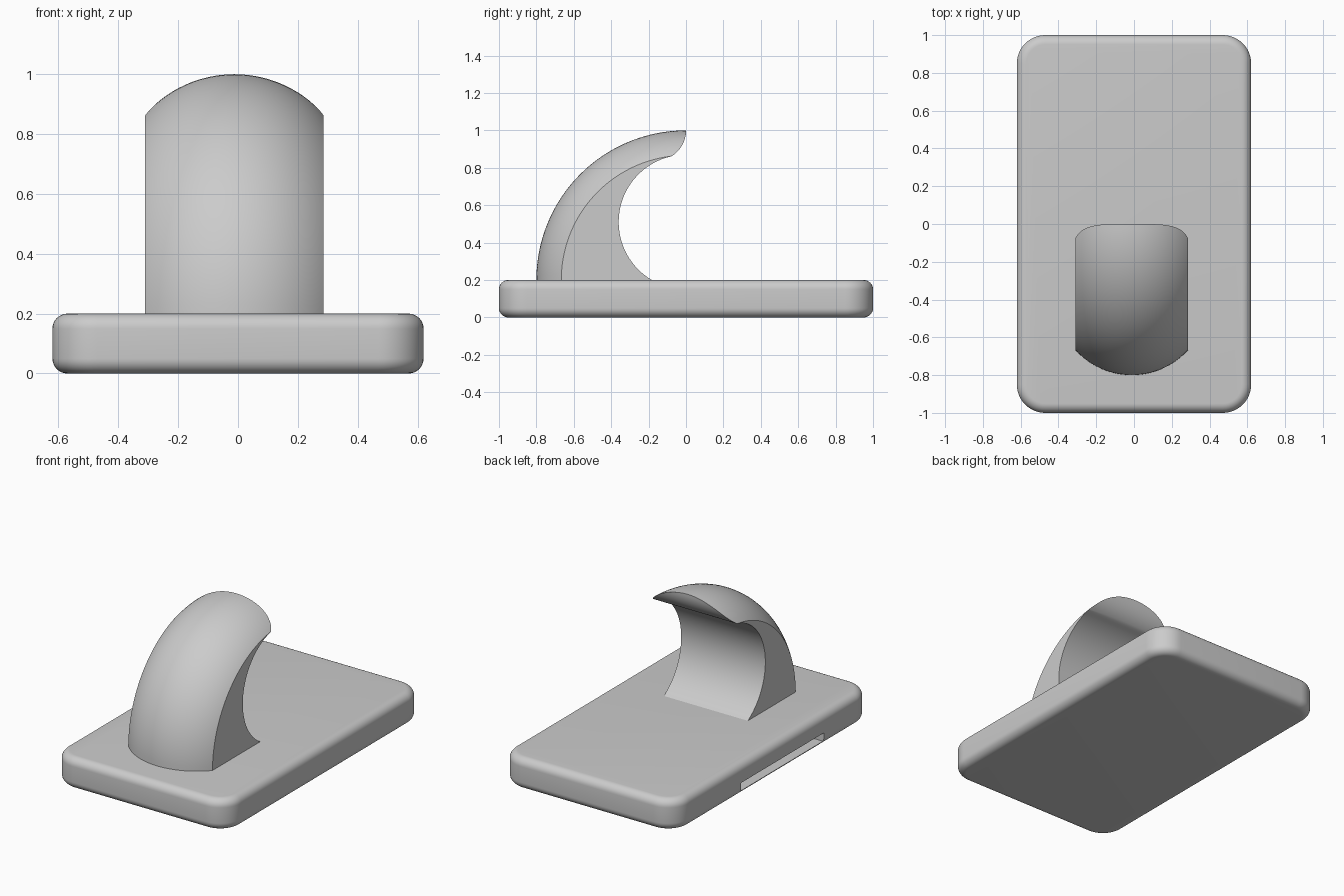
import bpy, bmesh
from math import sqrt, sin, cos, atan2, pi, radians, hypot

cube = bpy.data.objects.get("Cube")
if cube:
    bpy.data.objects.remove(cube, do_unlink=True)

GREY = (0.6, 0.6, 0.6, 1)
grey = bpy.data.materials.new("plain grey")
grey.use_nodes = True
grey.diffuse_color = GREY
grey.node_tree.nodes["Principled BSDF"].inputs["Base Color"].default_value = GREY


def finish(name, bm):
    mesh = bpy.data.meshes.new(name)
    bmesh.ops.recalc_face_normals(bm, faces=bm.faces)
    bm.to_mesh(mesh)
    bm.free()
    obj = bpy.data.objects.new(name, mesh)
    bpy.context.collection.objects.link(obj)
    mesh.materials.append(grey)
    return obj


def select(obj):
    bpy.ops.object.select_all(action="DESELECT")
    obj.select_set(True)
    bpy.context.view_layer.objects.active = obj


def box(size, centre):
    bm = bmesh.new()
    bmesh.ops.create_cube(bm, size=1)
    bmesh.ops.scale(bm, vec=size, verts=bm.verts)
    bmesh.ops.translate(bm, vec=centre, verts=bm.verts)
    return bm


def bevel(bm, edges, width, segments):
    bmesh.ops.bevel(bm, geom=edges, offset=width, segments=segments,
                    profile=0.5, affect="EDGES", clamp_overlap=True)


# Base slab: rounded corners, then softened top and bottom rims
HEIGHT = 0.2
bm = box((1.24, 2, HEIGHT), (0, 0, HEIGHT / 2))
upright = [e for e in bm.edges if abs(e.verts[0].co.z - e.verts[1].co.z) > 0.1]
bevel(bm, upright, 0.15, 12)
rims = [e for e in bm.edges if abs(e.verts[0].co.z - e.verts[1].co.z) < 0.01]
bevel(bm, rims, 0.05, 8)
base = finish("base", bm)

# Long thin slot in the right side of the slab
cutter = finish("slot_cutter", box((0.5, 0.84, 0.055), (-0.62, -0.09, 0.053)))
cutter.hide_render = True
cut = base.modifiers.new("slot", "BOOLEAN")
cut.operation = "DIFFERENCE"
cut.solver = "EXACT"
cut.object = cutter
select(base)
bpy.ops.object.modifier_apply(modifier=cut.name)
bpy.data.objects.remove(cutter, do_unlink=True)
bpy.ops.object.shade_smooth_by_angle(angle=radians(30))

# Hook: crowned outer arc, small lip at the tip, cylindrical inner hollow
HALF, OFFSET = 0.298, -0.012
LIP = 0.1625
LIP_START = atan2(-0.14, LIP - 0.08)
HOLLOW, HOLLOW_Z = 0.36, 0.51
OUTER, LIPS, INNER, COLUMNS = 40, 10, 36, 32


def lip_point(a):
    return LIP * (cos(a) - 1), 1 + LIP * sin(a)


def section(x):
    # Crown radius at this distance from the middle
    r = 0.4 + sqrt(0.16 - x * x)
    lo, hi = LIP_START, 0
    for _ in range(40):
        mid = (lo + hi) / 2
        y, z = lip_point(mid)
        if hypot(y, z - HEIGHT) < r:
            lo = mid
        else:
            hi = mid
    y, z = lip_point(lo)
    tip = atan2(z - HEIGHT, y)
    points = []
    for i in range(OUTER + 1):
        a = pi + (tip - pi) * i / OUTER
        points.append((r * cos(a), HEIGHT + r * sin(a)))
    for i in range(1, LIPS + 1):
        points.append(lip_point(lo + (LIP_START - lo) * i / LIPS))
    start = atan2(0.86 - HOLLOW_Z, -0.08)
    end = pi + math_end
    for i in range(1, INNER + 1):
        a = start + (end - start) * i / INNER
        points.append((HOLLOW * cos(a), HOLLOW_Z + HOLLOW * sin(a)))
    return points


# Angle below horizontal at which the hollow meets the slab
math_end = atan2(HOLLOW_Z - HEIGHT, sqrt(HOLLOW ** 2 - (HOLLOW_Z - HEIGHT) ** 2))

bm = bmesh.new()
loops = []
for c in range(COLUMNS + 1):
    x = HALF * sin(pi / 2 * (2 * c / COLUMNS - 1))
    loops.append([bm.verts.new((x + OFFSET, y, z)) for y, z in section(x)])
for a, b in zip(loops, loops[1:]):
    for i in range(len(a)):
        j = (i + 1) % len(a)
        bm.faces.new((a[i], a[j], b[j], b[i]))
for loop in (loops[0], loops[-1]):
    bm.faces.new(loop)
bmesh.ops.remove_doubles(bm, verts=bm.verts, dist=0.0004)
hook = finish("hook", bm)
select(hook)
bpy.ops.object.shade_smooth_by_angle(angle=radians(30))
